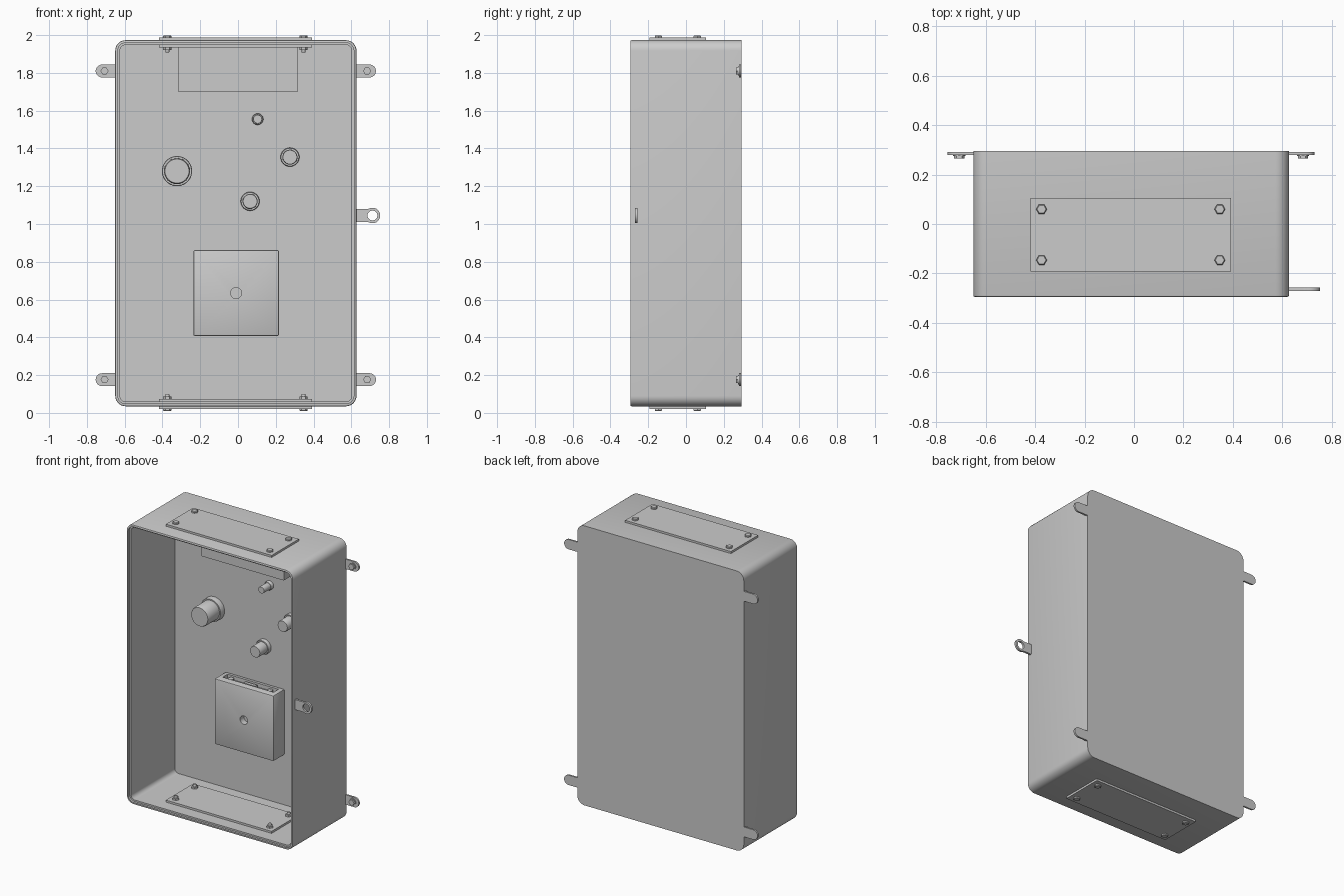
import bpy, bmesh, math
from mathutils import Matrix

if "Cube" in bpy.data.objects:
    bpy.data.objects.remove(bpy.data.objects["Cube"])

CX, CZ = -0.0115, 1.004          # enclosure centre in the front view
HW, HH = 0.6385, 0.969           # enclosure half width / half height
BACK = 0.2                       # inner back wall


def finish(name, bm, angle=35):
    bmesh.ops.recalc_face_normals(bm, faces=bm.faces)
    me = bpy.data.meshes.new(name)
    bm.to_mesh(me)
    bm.free()
    ob = bpy.data.objects.new(name, me)
    bpy.context.collection.objects.link(ob)
    smooth(ob, angle)
    return ob


def smooth(ob, angle=35):
    bpy.ops.object.select_all(action='DESELECT')
    ob.select_set(True)
    bpy.context.view_layer.objects.active = ob
    bpy.ops.object.shade_smooth_by_angle(angle=math.radians(angle))


def box(name, x0, x1, y0, y1, z0, z1, bevel=0.0):
    bm = bmesh.new()
    m = Matrix.Translation(((x0 + x1) / 2, (y0 + y1) / 2, (z0 + z1) / 2))
    m = m @ Matrix.Diagonal((x1 - x0, y1 - y0, z1 - z0, 1))
    bmesh.ops.create_cube(bm, size=1, matrix=m)
    if bevel:
        bmesh.ops.bevel(bm, geom=bm.edges[:], offset=bevel, segments=2,
                        profile=0.5, affect='EDGES')
    return finish(name, bm)


def lathe(name, origin, axis, rings, sides=40):
    """Stack of (radius, distance) rings along 'z', '-z' or '-y'."""
    turn = {'z': Matrix(), '-z': Matrix.Rotation(math.pi, 4, 'X'),
            '-y': Matrix.Rotation(math.pi / 2, 4, 'X')}[axis]
    bm = bmesh.new()
    loops = []
    for r, d in rings:
        loops.append([bm.verts.new((r * math.cos(2 * math.pi * i / sides),
                                    r * math.sin(2 * math.pi * i / sides), d))
                      for i in range(sides)])
    skin(bm, loops)
    bm.transform(Matrix.Translation(origin) @ turn)
    return finish(name, bm)


def skin(bm, loops):
    for a, b in zip(loops, loops[1:]):
        n = len(a)
        for i in range(n):
            bm.faces.new((a[i], a[(i + 1) % n], b[(i + 1) % n], b[i]))
    bm.faces.new(loops[0])
    bm.faces.new(loops[-1])


def cut(ob, cutter):
    cutter.hide_render = True
    mod = ob.modifiers.new('cut', 'BOOLEAN')
    mod.object, mod.solver = cutter, 'EXACT'
    bpy.context.view_layer.objects.active = ob
    bpy.ops.object.modifier_apply(modifier=mod.name)
    bpy.data.objects.remove(cutter)


def tab(name, outlines, y, thick):
    """Flat sheet from x-z outlines; the second outline is a hole."""
    cu = bpy.data.curves.new(name, 'CURVE')
    cu.dimensions, cu.fill_mode = '2D', 'BOTH'
    cu.extrude = thick / 2
    for pts in outlines:
        sp = cu.splines.new('POLY')
        sp.points.add(len(pts) - 1)
        for p, (x, z) in zip(sp.points, pts):
            p.co = (x, z, 0, 1)
        sp.use_cyclic_u = True
    ob = bpy.data.objects.new(name, cu)
    bpy.context.collection.objects.link(ob)
    ob.location.y = y
    ob.rotation_euler.x = math.pi / 2
    bpy.ops.object.select_all(action='DESELECT')
    ob.select_set(True)
    bpy.context.view_layer.objects.active = ob
    bpy.ops.object.convert(target='MESH')
    smooth(bpy.context.view_layer.objects.active)


def arc(cx, cz, r, a0, a1, n=16):
    return [(cx + r * math.cos(math.radians(a0 + (a1 - a0) * i / n)),
             cz + r * math.sin(math.radians(a0 + (a1 - a0) * i / n)))
            for i in range(n + 1)]


# enclosure: rounded rectangle loops from the back face, round the rim, inside
def rounded_loop(bm, inset, y, radius=0.055, seg=8):
    r = radius - inset
    w, h = HW - inset - r, HH - inset - r
    pts = []
    for k, (sx, sz) in enumerate([(1, 1), (-1, 1), (-1, -1), (1, -1)]):
        pts += arc(CX + sx * w, CZ + sz * h, r, 90 * k, 90 * k + 90, seg)
    return [bm.verts.new((x, y, z)) for x, z in pts]


bm = bmesh.new()
profile = [(0, 0.295), (0, -0.287), (0.002, -0.293), (0.008, -0.295),
           (0.014, -0.295), (0.014, -0.28), (0.025, -0.28), (0.025, BACK)]
skin(bm, [rounded_loop(bm, i, y) for i, y in profile])
finish('enclosure', bm)

# cable entry plates, top and bottom, with through bolts
for label, s in (('top', 1), ('bottom', -1)):
    def span(a, b):
        return sorted((CZ + s * (HH + a), CZ + s * (HH + b)))
    box(label + '_outer_plate', -0.418, 0.393, -0.193, 0.105, *span(-0.004, 0.014))
    box(label + '_inner_plate', -0.418, 0.393, -0.193, 0.105, *span(-0.039, -0.022))
    up, down = ('z', '-z') if s > 0 else ('-z', 'z')
    for x in (-0.374, 0.347):
        for y in (0.06, -0.146):
            lathe(label + '_bolt_head', (x, y, CZ + s * (HH + 0.013)), up,
                  [(0.022, 0), (0.022, 0.009), (0.018, 0.0125)], 6)
            lathe(label + '_nut', (x, y, CZ + s * (HH - 0.038)), down,
                  [(0.022, 0), (0.022, 0.013)], 6)
            lathe(label + '_bolt_end', (x, y, CZ + s * (HH - 0.05)), down,
                  [(0.011, 0), (0.011, 0.012), (0.009, 0.015)], 16)

# wall mounting lugs with washers and bolts
for side in (-1, 1):
    for z in (0.176, 1.81):
        ex = CX + side * 0.708
        wall = CX + side * (HW - 0.01)
        pts = [(wall, z - 0.034)] + arc(ex, z, 0.034, -90, 90 if side > 0 else -270)
        pts.append((wall, z + 0.034))
        tab('mounting_lug', [pts], 0.286, 0.012)
        bx = CX + side * 0.695
        lathe('lug_washer', (bx, 0.281, z), '-y', [(0.025, 0), (0.025, 0.005)], 24)
        lathe('lug_bolt', (bx, 0.277, z), '-y', [(0.021, 0), (0.021, 0.013)], 6)

# latch eye on the right side
lx, lz, lr = 0.712, 1.045, 0.041
outline = [(0.617, lz - 0.035), (lx - 0.028, lz - 0.035)]
outline += arc(lx, lz, lr, -120, 120, 28)
outline += [(lx - 0.028, lz + 0.035), (0.617, lz + 0.035)]
tab('latch_eye', [outline, arc(lx, lz, 0.026, 0, 345, 23)], -0.264, 0.014)

# upper block inside
box('upper_block', -0.316, 0.316, 0.05, BACK + 0.005, 1.70, 1.935)

# round knobs: x, z, collar radius, knob radius, front y
for x, z, rc, rk, front in [(-0.323, 1.28, 0.08, 0.069, 0.04),
                            (0.104, 1.555, 0.03, 0.024, 0.105),
                            (0.275, 1.354, 0.05, 0.04, 0.095),
                            (0.064, 1.12, 0.05, 0.04, 0.095)]:
    d = BACK - front
    lathe('knob', (x, BACK, z), '-y',
          [(rc, -0.005), (rc, d * 0.2), (rc - 0.003, d * 0.25), (rk, d * 0.25),
           (rk * 0.98, d * 0.95), (rk * 0.92, d)])

# lower control box with a front hole and a pocket in its top
ctrl = box('control_box', -0.236, 0.217, 0.078, BACK + 0.004, 0.407, 0.862, 0.008)
cut(ctrl, box('pocket_cutter', -0.205, 0.186, 0.125, 0.178, 0.835, 0.9))
cut(ctrl, lathe('hole_cutter', (-0.01, 0.12, 0.634), '-y',
                [(0.029, 0), (0.029, 0.08)], 32))
smooth(ctrl)
box('pocket_bar', -0.055, 0.035, 0.14, 0.163, 0.83, 0.857)
for x in (-0.16, 0.14):
    lathe('pocket_screw', (x, 0.152, 0.83), 'z', [(0.018, 0), (0.018, 0.025)], 16)
